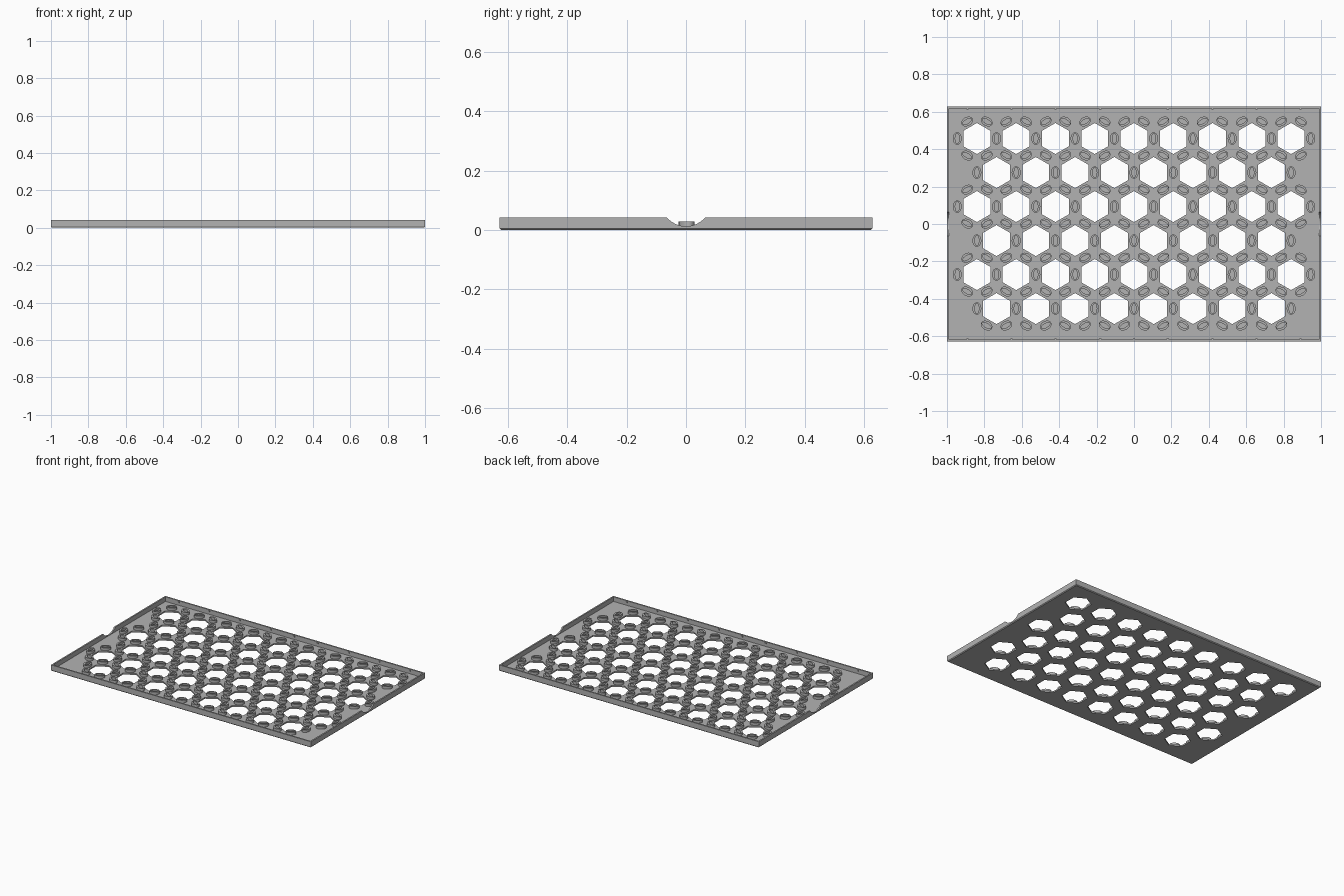
import bpy, bmesh
from math import sin, cos, pi, radians
from mathutils import Matrix, Vector

cube = bpy.data.objects.get("Cube")
if cube:
    bpy.data.objects.remove(cube)

HALF_X, HALF_Y, HEIGHT = 1.0, 0.628, 0.042
WALL, FLOOR, CHAMFER = 0.01, 0.01, 0.005
PITCH, HEX_R = 0.21, 0.083
ROW_STEP = PITCH * cos(pi / 6)
CLIP_TOP = 0.028

grey = bpy.data.materials.new("grey plastic")
grey.use_nodes = True
colour = (0.45, 0.45, 0.45, 1)
grey.diffuse_color = colour
grey.node_tree.nodes["Principled BSDF"].inputs["Base Color"].default_value = colour


def finish(name, bm):
    bmesh.ops.recalc_face_normals(bm, faces=bm.faces)
    mesh = bpy.data.meshes.new(name)
    bm.to_mesh(mesh)
    bm.free()
    mesh.materials.append(grey)
    obj = bpy.data.objects.new(name, mesh)
    bpy.context.collection.objects.link(obj)
    return obj


def add_box(bm, size, centre):
    matrix = Matrix.Translation(centre) @ Matrix.Diagonal((*size, 1))
    return bmesh.ops.create_cube(bm, size=1, matrix=matrix)["verts"]


def add_prism(bm, outline, direction):
    """Extrude a closed outline along a direction."""
    face = bm.faces.new([bm.verts.new(p) for p in outline])
    moved = bmesh.ops.extrude_face_region(bm, geom=[face])["geom"]
    verts = [v for v in moved if isinstance(v, bmesh.types.BMVert)]
    bmesh.ops.translate(bm, verts=verts, vec=direction)


def cut(target, cutter):
    cutter.hide_render = True
    mod = target.modifiers.new("cut", 'BOOLEAN')
    mod.operation, mod.solver, mod.object = 'DIFFERENCE', 'EXACT', cutter
    bpy.ops.object.select_all(action='DESELECT')
    bpy.context.view_layer.objects.active = target
    target.select_set(True)
    bpy.ops.object.modifier_apply(modifier=mod.name)
    bpy.data.objects.remove(cutter)


# Hexagon centres in six staggered rows, nine and eight in turn
centres = []
for row in range(6):
    count = 9 - row % 2
    for i in range(count):
        centres.append(Vector(((i - (count - 1) / 2) * PITCH, 0.457 - row * ROW_STEP, 0)))

# Tray body with a chamfered lower edge
bm = bmesh.new()
add_box(bm, (2 * HALF_X, 2 * HALF_Y, HEIGHT), (0, 0, HEIGHT / 2))
lower = [e for e in bm.edges if all(v.co.z < 0.001 for v in e.verts)]
bmesh.ops.bevel(bm, geom=lower, offset=CHAMFER, segments=1, affect='EDGES')
tray = finish("tray", bm)

# Hollow inside of the tray
bm = bmesh.new()
add_box(bm, (2 * (HALF_X - WALL), 2 * (HALF_Y - WALL), 0.1), (0, 0, FLOOR + 0.05))
cut(tray, finish("cavity_cutter", bm))

# Hexagonal openings
bm = bmesh.new()
for c in centres:
    outline = [c + Vector((HEX_R * sin(k * pi / 3), HEX_R * cos(k * pi / 3), -0.05))
               for k in range(6)]
    add_prism(bm, outline, (0, 0, 0.1))
cut(tray, finish("hexagon_cutter", bm))

# Rounded finger notches in both end walls
bm = bmesh.new()
radius = 0.085
for x in (-HALF_X, HALF_X):
    outline = [(x - 0.03, radius * cos(k * pi / 32), 0.0125 + radius + radius * sin(k * pi / 32))
               for k in range(64)]
    add_prism(bm, outline, (0.06, 0, 0))
cut(tray, finish("notch_cutter", bm))

# One oval clip at the middle of every hexagon side, shared between neighbours
spots = {}
for c in centres:
    for k in range(6):
        angle = k * pi / 3
        p = c + Vector((cos(angle), sin(angle), 0)) * PITCH / 2
        spots[(round(p.x, 3), round(p.y, 3))] = angle


def add_clip(bm, x, y, angle, steps=20):
    place = Matrix.Translation((x, y, 0)) @ Matrix.Rotation(angle, 4, 'Z')
    loops = []
    for a, b, z in ((0.024, 0.033, FLOOR - 0.002), (0.024, 0.033, CLIP_TOP),
                    (0.011, 0.027, CLIP_TOP), (0.011, 0.027, FLOOR - 0.002)):
        loops.append([bm.verts.new(place @ Vector((a * cos(2 * pi * k / steps),
                                                   b * sin(2 * pi * k / steps), z)))
                      for k in range(steps)])
    for i in range(4):
        lo, hi = loops[i], loops[(i + 1) % 4]
        for k in range(steps):
            n = (k + 1) % steps
            bm.faces.new((lo[k], lo[n], hi[n], hi[k]))


bm = bmesh.new()
for (x, y), angle in spots.items():
    add_clip(bm, x, y, angle)
clips = finish("oval_clips", bm)
bpy.ops.object.select_all(action='DESELECT')
bpy.context.view_layer.objects.active = clips
clips.select_set(True)
bpy.ops.object.shade_smooth_by_angle(angle=radians(35))

# Small snap bumps along the inside of the long walls
bm = bmesh.new()
for side in (-1, 1):
    for x in (-0.89, -0.655, -0.42, -0.18, 0, 0.18, 0.42, 0.655, 0.89):
        add_box(bm, (0.012, 0.008, 0.008), (x, side * (HALF_Y - WALL - 0.001), 0.032))
finish("snap_bumps", bm)
